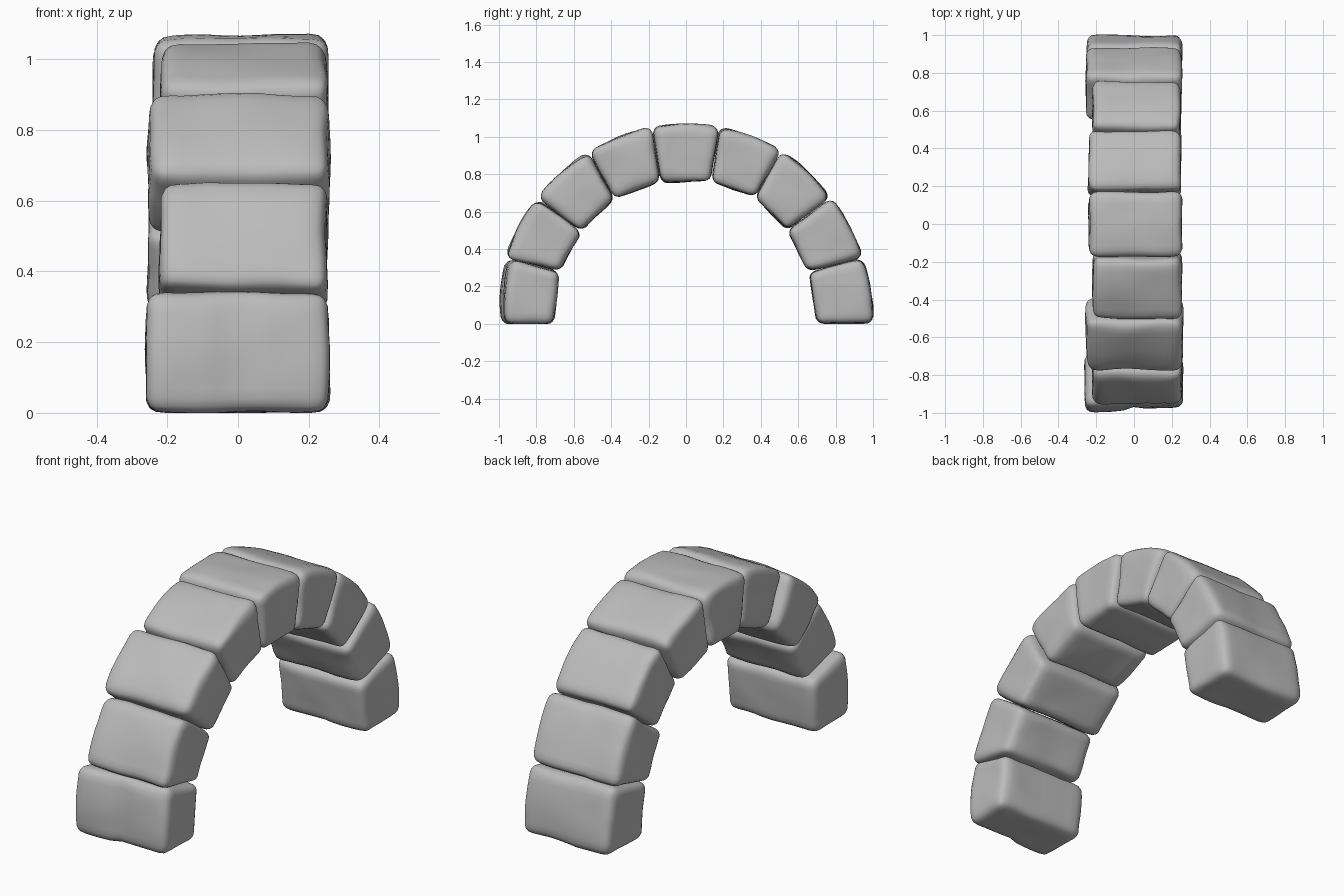
import bpy, bmesh, math
from mathutils import Vector, noise

cube = bpy.data.objects.get("Cube")
if cube:
    bpy.data.objects.remove(cube, do_unlink=True)

stone_grey = bpy.data.materials.new("stone_grey")
stone_grey.use_nodes = True
stone_grey.diffuse_color = (0.5, 0.5, 0.5, 1)
stone_grey.node_tree.nodes["Principled BSDF"].inputs["Base Color"].default_value = (0.5, 0.5, 0.5, 1)

# Joints between stones, front to back: outer (y, z), inner (y, z)
JOINTS = [((-1.0, 0.0), (-0.705, 0.0)),
          ((-0.968, 0.352), (-0.675, 0.282)),
          ((-0.795, 0.67), (-0.56, 0.495)),
          ((-0.52, 0.92), (-0.383, 0.668)),
          ((-0.183, 1.052), (-0.137, 0.76)),
          ((0.178, 1.052), (0.135, 0.76)),
          ((0.51, 0.925), (0.37, 0.68)),
          ((0.775, 0.675), (0.54, 0.5)),
          ((0.945, 0.352), (0.655, 0.28)),
          ((1.0, 0.0), (0.7, 0.0))]

# Name, right and left faces in x, skew of the outer face
STONES = [("front_footing_stone", -0.26, 0.257, 0.035),
          ("front_lower_stone", -0.22, 0.25, 0),
          ("front_haunch_stone", -0.25, 0.257, 0),
          ("front_upper_stone", -0.217, 0.25, 0),
          ("keystone", -0.238, 0.252, 0),
          ("back_upper_stone", -0.24, 0.25, 0),
          ("back_haunch_stone", -0.22, 0.247, 0),
          ("back_lower_stone", -0.253, 0.252, 0),
          ("back_footing_stone", -0.25, 0.253, 0)]

HALF = Vector((0.25, 0.17, 0.145))   # nominal half size: width, along arch, depth
ROUND = 0.045


def round_box(c):
    """Move a point of the nominal box onto its rounded edges."""
    inner = Vector([max(-h + ROUND, min(h - ROUND, v)) for v, h in zip(c, HALF)])
    d = c - inner
    return inner + d.normalized() * ROUND if d.length > 0 else c


def build_stone(index, name, x0, x1, skew):
    (a_out, a_in), (b_out, b_in) = [[Vector((0, *p)) for p in j] for j in JOINTS[index:index + 2]]
    bm = bmesh.new()
    bmesh.ops.create_cube(bm, size=2)
    bmesh.ops.subdivide_edges(bm, edges=bm.edges[:], cuts=13, use_grid_fill=True)
    seed = Vector((index * 7.3, 0, 0))
    for v in bm.verts:
        # Crowd the grid toward the edges, round it, then fit it to the wedge
        c = Vector([math.sin(t * math.pi / 2) * h for t, h in zip(v.co, HALF)])
        c = round_box(c)
        u, s, r = [t / h for t, h in zip(c, HALF)]
        s *= 0.985
        along, depth = (s + 1) / 2, (r + 1) / 2
        p = a_in.lerp(b_in, along).lerp(a_out.lerp(b_out, along), depth)
        outward = (a_out + b_out - a_in - b_in).normalized()
        p += outward * 0.016 * (1 - s * s) * depth
        p.x = x0 + (x1 - x0) * (u + 1) / 2
        p.y += skew * (u + 1) / 2 * depth
        if index == 0:   # worn crease down the front footing
            p.y += 0.012 * math.exp(-(p.x / 0.035) ** 2) * depth
        # Hand-cut unevenness
        p += noise.noise_vector(p * 5 + seed) * 0.009
        p += noise.noise_vector(p * 12 + seed) * 0.003
        p.z = max(p.z, 0)
        v.co = p
    bmesh.ops.recalc_face_normals(bm, faces=bm.faces[:])
    for f in bm.faces:
        f.smooth = True
    mesh = bpy.data.meshes.new(name)
    bm.to_mesh(mesh)
    bm.free()
    mesh.materials.append(stone_grey)
    bpy.context.collection.objects.link(bpy.data.objects.new(name, mesh))


for i, stone in enumerate(STONES):
    build_stone(i, *stone)
